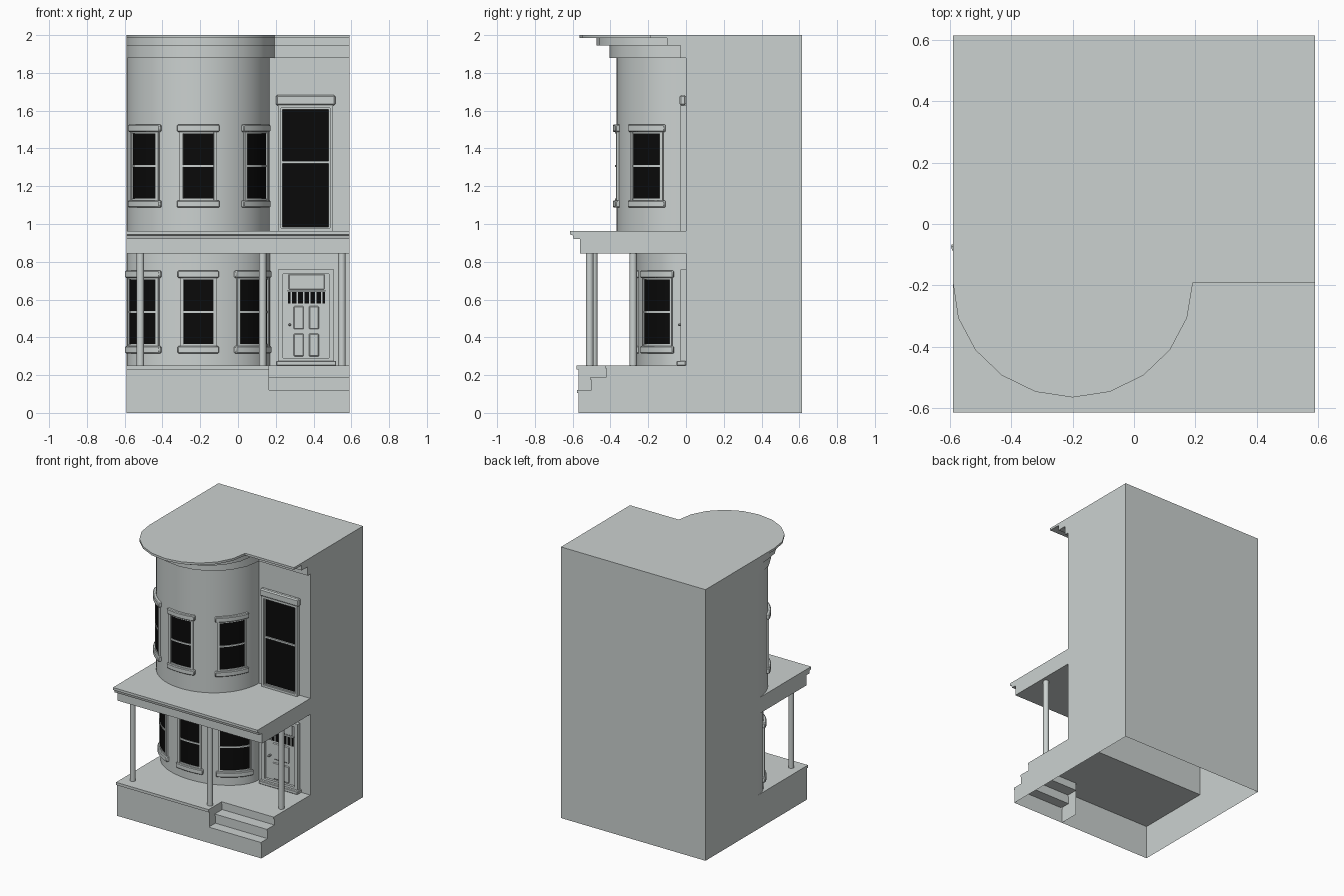
import bpy, bmesh, math

if "Cube" in bpy.data.objects:
    bpy.data.objects.remove(bpy.data.objects["Cube"])

def material(name, rgb):
    m = bpy.data.materials.new(name)
    m.diffuse_color = (*rgb, 1)
    m.use_nodes = True
    m.node_tree.nodes["Principled BSDF"].inputs["Base Color"].default_value = m.diffuse_color
    return m

STONE = material("pale grey", (0.60, 0.64, 0.63))
GLASS = material("black glass", (0.003, 0.003, 0.003))
X0, X1 = -0.59, 0.59
BX = -0.21  # bay centre

def sheet(name, faces, mat=STONE, smooth=False, bevel=0, solid=False):
    """Object from a list of faces, each a list of points."""
    bm = bmesh.new()
    for f in faces:
        bm.faces.new([bm.verts.new(p) for p in f])
    bmesh.ops.remove_doubles(bm, verts=bm.verts, dist=1e-5)
    if solid:
        bmesh.ops.recalc_face_normals(bm, faces=bm.faces)
    me = bpy.data.meshes.new(name)
    bm.to_mesh(me)
    bm.free()
    ob = bpy.data.objects.new(name, me)
    bpy.context.collection.objects.link(ob)
    me.materials.append(mat)
    if bevel:
        b = ob.modifiers.new("bevel", "BEVEL")
        b.width, b.segments, b.limit_method, b.angle_limit = bevel, 1, 'ANGLE', 1.0
    if smooth:
        bpy.context.view_layer.objects.active = ob
        ob.select_set(True)
        bpy.ops.object.shade_smooth_by_angle(angle=math.radians(30))
        ob.select_set(False)
    return ob

def prism(name, outline, lo, hi, axis="z", **kw):
    """Closed outline extruded along z (outline x,y) or x (outline y,z)."""
    put = (lambda p, h: (p[0], p[1], h)) if axis == "z" else (lambda p, h: (h, p[0], p[1]))
    n = len(outline)
    faces = [[put(p, lo) for p in outline][::-1], [put(p, hi) for p in outline]]
    for i in range(n):
        p, q = outline[i], outline[(i + 1) % n]
        faces.append([put(p, lo), put(q, lo), put(q, hi), put(p, hi)])
    return sheet(name, faces, solid=True, **kw)

def box(name, x0, x1, y0, y1, z0, z1, **kw):
    return prism(name, [(x0, y0), (x1, y0), (x1, y1), (x0, y1)], z0, z1, **kw)

def arc(a, b, t0, t1, n, cx=BX, cy=0.0):
    """Ellipse points; t = 0 faces front, positive t to the right (degrees)."""
    ts = [math.radians(t0 + (t1 - t0) * i / n) for i in range(n + 1)]
    return [(cx + a * math.sin(t), cy - b * math.cos(t)) for t in ts]

def band(name, a, b, t0, t1, z0, z1, depth, **kw):
    """Curved bar that hugs the bay wall."""
    n = max(1, round((t1 - t0) / 5))
    pts = arc(a + depth, b + depth, t0, t1, n) + arc(a - .01, b - .01, t0, t1, n)[::-1]
    return prism(name, pts, z0, z1, smooth=True, **kw)

# House shell, open below; front wall stops at the porch floor
Y1, FZ = 0.615, 0.25
sheet("house_walls", [
    [(X1, 0, 0), (X1, Y1, 0), (X1, Y1, 2), (X1, 0, 2)],
    [(X0, Y1, 0), (X0, 0, 0), (X0, 0, 2), (X0, Y1, 2)],
    [(X1, Y1, 0), (X0, Y1, 0), (X0, Y1, 2), (X1, Y1, 2)],
    [(X0, 0, FZ), (X1, 0, FZ), (X1, 0, 2), (X0, 0, 2)],
    [(X0, 0, 2), (X1, 0, 2), (X1, Y1, 2), (X0, Y1, 2)]])

# Bay walls: shallow ellipse below, near half circle above
LOW, HIGH = (0.38, 0.262), (0.38, 0.367)
for name, (a, b), z0, z1 in (("lower_bay", LOW, FZ, .86), ("upper_bay", HIGH, .95, 1.89)):
    p = arc(a, b, -90, 90, 30)
    sheet(name, [[(*p[i], z0), (*p[i + 1], z0), (*p[i + 1], z1), (*p[i], z1)]
                 for i in range(30)], smooth=True)

# Stepped cornice following bay and flat wall
for i, (d, z0, z1) in enumerate(((.03, 1.88, 1.945), (.10, 1.945, 1.984), (.19, 1.984, 2.0))):
    curve = [(max(x, X0), y) for x, y in arc(.392, .375, -90, 90, 10, -.2, -d)]
    prism("cornice_%d" % i, [(X0, 0)] + curve + [(X1, -d), (X1, 0)], z0, z1, smooth=True)

# Porch base (open below) with stairs on the right
SX, F, L = 0.165, -0.57, -0.42
steps = [(F, 0), (F, .105), (F - .006, .105), (F - .006, .12), (-.50, .12), (-.50, .175),
         (-.506, .175), (-.506, .19), (L, .19), (L, .235), (L - .006, .235), (L - .006, FZ), (0, FZ)]
stair = [[(SX, *p), (X1, *p), (X1, *q), (SX, *q)] for p, q in zip(steps, steps[1:])]
stair.append([(X1, *p) for p in steps] + [(X1, 0, 0)])
sheet("stairs", stair)
sheet("porch_base", [
    [(X0, F, 0), (SX, F, 0), (SX, F, FZ), (X0, F, FZ)],
    [(X0, 0, 0), (X0, F, 0), (X0, F, FZ), (X0, 0, FZ)],
    [(SX, F, 0), (SX, L, 0), (SX, L, FZ), (SX, F, FZ)],
    [(X0, F, FZ), (SX, F, FZ), (SX, 0, FZ), (X0, 0, FZ)]])
box("porch_lip", X0, SX, -.579, F, .23, FZ)

# Porch roof with moulded front edge
prism("porch_roof", [(0, .845), (-.56, .845), (-.56, .92), (-.595, .92), (-.60, .94),
                     (-.615, .945), (-.615, .963), (0, .963)], X0, X1, axis="x")

# Columns
for i, (x, y) in enumerate(((-.517, -.488), (.13, -.51), (.55, -.28))):
    ring = [(px, py) for px, py in arc(.02, .02, 0, 360, 16, x, y)[:-1]]
    prism("column_%d" % i, ring, FZ, .85, smooth=True)

# Bay windows: glass, jambs, rails, lintel and sill
def bay_window(name, wall, t0, t1, z0, z1):
    a, b = wall
    m = z0 + (z1 - z0) * .5
    band(name + "_glass", a, b, t0 + 4, t1 - 4, z0, z1, .004, mat=GLASS)
    for s, u in (("left", t0 + 2), ("right", t1 - 4.5)):
        band(name + "_jamb_" + s, a, b, u, u + 2.5, z0, z1, .013)
    for s, h in (("bottom", z0), ("middle", m - .006), ("top", z1 - .010)):
        band(name + "_rail_" + s, a, b, t0 + 4, t1 - 4, h, h + .011, .008)
    band(name + "_lintel", a, b, t0, t1, z1, z1 + .038, .021, bevel=.005)
    band(name + "_sill", a, b, t0, t1, z0 - .038, z0, .021, bevel=.005)

for i, (lo, hi) in enumerate((((-76, -31), (-69, -31)), ((-16, 16), (-16.5, 16.5)), ((30, 76), (37, 73)))):
    bay_window("lower_window_%d" % i, LOW, *lo, .353, .715)
    bay_window("upper_window_%d" % i, HIGH, *hi, 1.125, 1.488)

# Frame of four bars on the flat wall
def frame(name, x0, x1, z0, z1, w, y):
    for s, r in (("left", (x0, x0 + w, z0, z1)), ("right", (x1 - w, x1, z0, z1)),
                 ("top", (x0 + w, x1 - w, z1 - w, z1)), ("bottom", (x0 + w, x1 - w, z0, z0 + w))):
        box(name + "_" + s, r[0], r[1], y, 0, r[2], r[3])

# Tall window
frame("tall_window_frame", .212, .502, .963, 1.63, .016, -.03)
frame("tall_window_sash", .228, .486, .975, 1.615, .008, -.018)
box("tall_window_glass", .23, .484, -.008, 0, .975, 1.615, mat=GLASS)
box("tall_window_rail", .23, .484, -.018, 0, 1.32, 1.333)
box("tall_window_lintel", .2, .516, -.034, 0, 1.628, 1.682, bevel=.008)

# Door with panels, small lights and knob
frame("door_frame", .212, .508, .265, .76, .026, -.03)
box("door_threshold", .202, .52, -.05, 0, FZ, .275, bevel=.004)
box("door_leaf", .238, .482, -.012, 0, .275, .735)
box("door_top_panel", .268, .458, -.018, 0, .653, .735, bevel=.004)
box("door_light_ledge", .262, .464, -.02, 0, .643, .651)
box("door_light_glass", .266, .460, -.015, 0, .578, .641, mat=GLASS)
for i in range(6):
    x = .282 + i * .0325
    box("door_muntin_%d" % i, x - .004, x + .004, -.019, 0, .578, .641)
for i, x in enumerate((.295, .375)):
    box("door_upper_panel_%d" % i, x, x + .053, -.018, 0, .443, .565, bevel=.005)
    box("door_lower_panel_%d" % i, x, x + .053, -.018, 0, .298, .42, bevel=.005)
box("door_knob", .267, .281, -.042, 0, .46, .474, bevel=.004)
